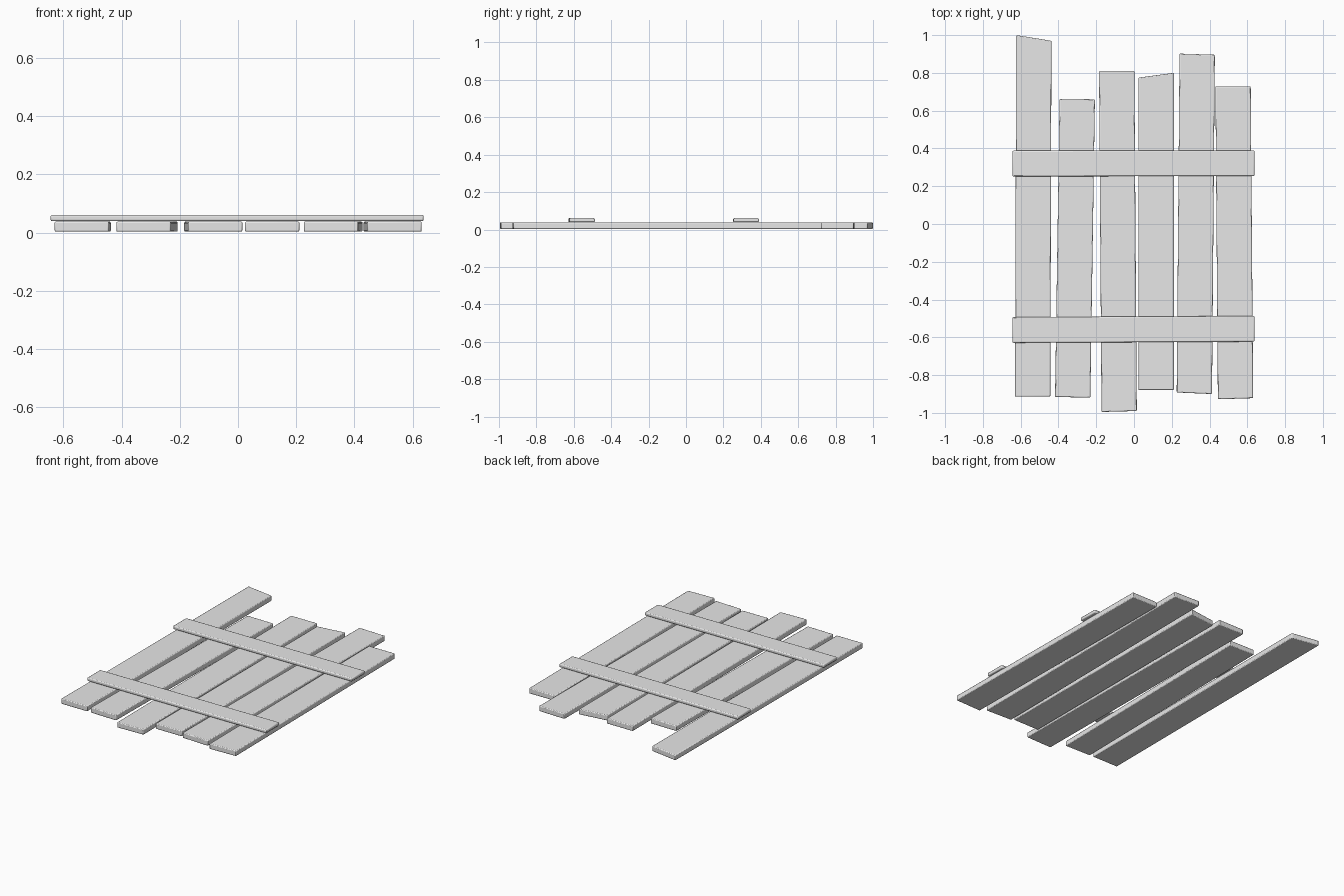
import bpy
import bmesh

cube = bpy.data.objects.get("Cube")
if cube:
    bpy.data.objects.remove(cube, do_unlink=True)

wood = bpy.data.materials.new("plain grey")
wood.use_nodes = True
wood.diffuse_color = (0.8, 0.8, 0.8, 1)
wood.node_tree.nodes["Principled BSDF"].inputs["Base Color"].default_value = (0.8, 0.8, 0.8, 1)


def board(name, outline, bottom, top, bevel):
    """Extrude a four-cornered outline upward and soften its edges."""
    bm = bmesh.new()
    face = bm.faces.new([bm.verts.new((x, y, bottom)) for x, y in outline])
    grown = bmesh.ops.extrude_face_region(bm, geom=[face])["geom"]
    for v in grown:
        if isinstance(v, bmesh.types.BMVert):
            v.co.z = top
    bmesh.ops.recalc_face_normals(bm, faces=bm.faces)
    mesh = bpy.data.meshes.new(name)
    bm.to_mesh(mesh)
    bm.free()
    mesh.materials.append(wood)
    obj = bpy.data.objects.new(name, mesh)
    bpy.context.collection.objects.link(obj)
    mod = obj.modifiers.new("soft edges", "BEVEL")
    mod.width = bevel
    mod.segments = 2
    return obj


# Upright planks: left x at foot, left x at head, foot y (left, right), head y (left, right)
WIDTH = 0.187
planks = [
    (-0.63, -0.624, -0.914, -0.914, 1.0, 0.97),
    (-0.418, -0.394, -0.915, -0.92, 0.663, 0.66),
    (-0.172, -0.185, -0.995, -0.99, 0.81, 0.81),
    (0.024, 0.024, -0.88, -0.88, 0.775, 0.80),
    (0.226, 0.241, -0.892, -0.9, 0.902, 0.896),
    (0.444, 0.431, -0.928, -0.922, 0.728, 0.728),
]
for i, (foot, head, y0, y1, y2, y3) in enumerate(planks, 1):
    outline = [(foot, y0), (foot + WIDTH, y1), (head + WIDTH, y3), (head, y2)]
    board(f"plank_{i}", outline, 0.003, 0.038, 0.005)

# Cross rails lying over the planks
for name, y, tilt in (("upper_rail", 0.321, 0.001), ("lower_rail", -0.558, 0.003)):
    half = 0.068
    outline = [(-0.644, y - half - tilt), (0.638, y - half + tilt),
               (0.638, y + half + tilt), (-0.644, y + half - tilt)]
    board(name, outline, 0.039, 0.061, 0.006)

# Smooth the bevels while keeping the flat faces crisp
for obj in bpy.context.scene.objects:
    obj.select_set(obj.type == "MESH")
    if obj.type == "MESH":
        bpy.context.view_layer.objects.active = obj
bpy.ops.object.shade_smooth_by_angle()
